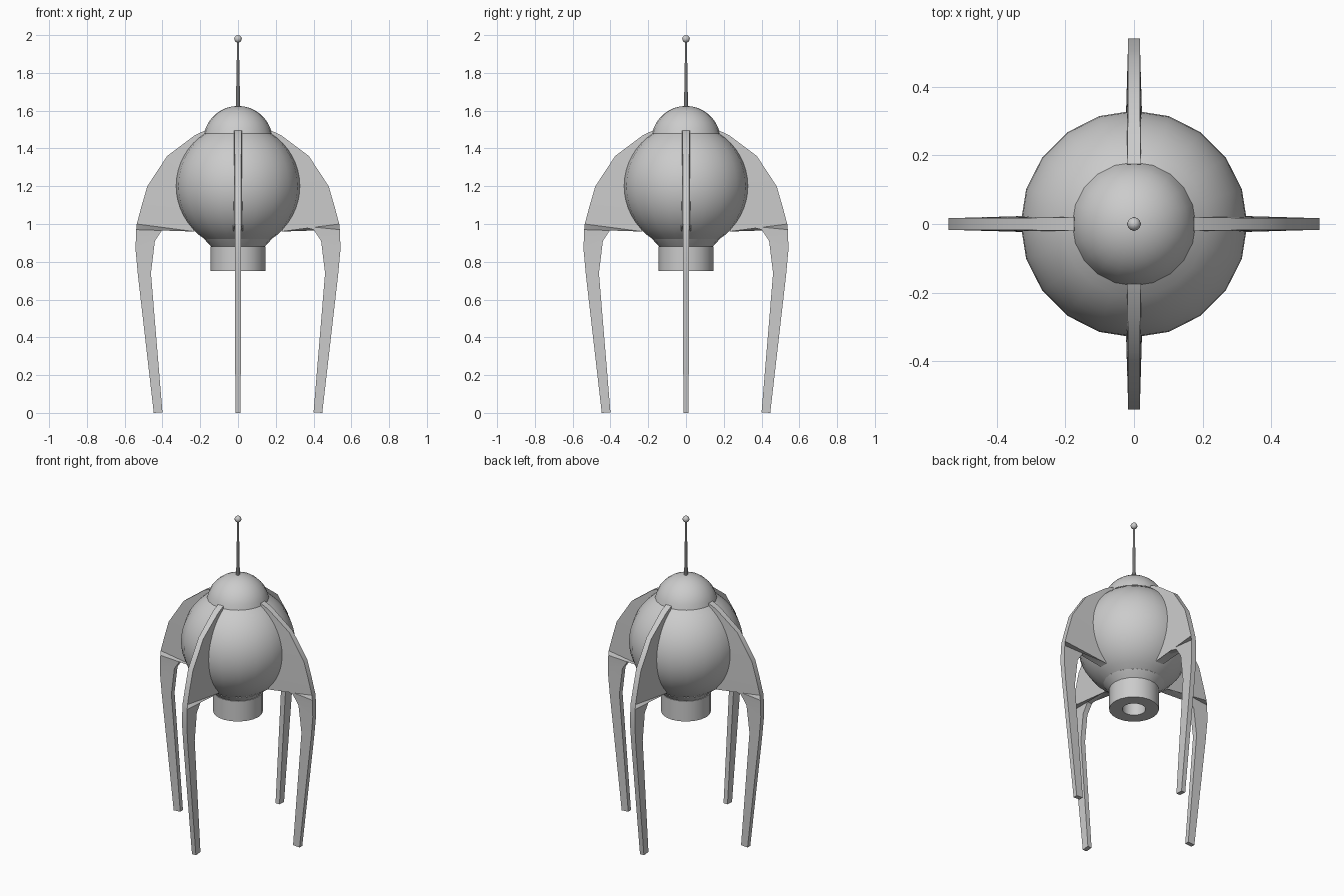
import bpy, bmesh
from math import sin, cos, pi, radians, atan2

if "Cube" in bpy.data.objects:
    bpy.data.objects.remove(bpy.data.objects["Cube"])


def finish(name, bm, smooth=True):
    bmesh.ops.recalc_face_normals(bm, faces=bm.faces[:])
    mesh = bpy.data.meshes.new(name)
    bm.to_mesh(mesh)
    bm.free()
    ob = bpy.data.objects.new(name, mesh)
    bpy.context.collection.objects.link(ob)
    if smooth:
        bpy.ops.object.select_all(action='DESELECT')
        ob.select_set(True)
        bpy.context.view_layer.objects.active = ob
        bpy.ops.object.shade_smooth_by_angle(angle=radians(32))
    return ob


def lathe(name, profile, segs=20):
    """Revolve (radius, z) points about z; radius 0 makes a pole."""
    bm = bmesh.new()
    rings = []
    for r, z in profile:
        if r < 1e-5:
            rings.append([bm.verts.new((0, 0, z))] * segs)
        else:
            rings.append([bm.verts.new((r * cos(2 * pi * i / segs), r * sin(2 * pi * i / segs), z))
                          for i in range(segs)])
    for a, b in zip(rings, rings[1:]):
        for i in range(segs):
            j = (i + 1) % segs
            quad = list(dict.fromkeys((a[i], a[j], b[j], b[i])))
            if len(quad) > 2:
                bm.faces.new(quad)
    return finish(name, bm)


def arc(radius, zc, a0, a1, n):
    """Profile points along a circle, angles measured from the equator."""
    return [(radius * cos(a0 + (a1 - a0) * i / n), zc + radius * sin(a0 + (a1 - a0) * i / n))
            for i in range(n + 1)]


# Round hull, open where the dome and nozzle join
cut = atan2(0.28, 0.178)
lathe("hull", arc(0.331, 1.2, -cut, cut, 16))

# Dome on top
lathe("dome", arc(0.184, 1.441, 0.21, pi / 2, 8))

# Tapered collar and hollow nozzle
lathe("nozzle_collar", [(0.178, 0.92), (0.165, 0.905), (0.14, 0.88)])
lathe("nozzle", [(0.10, 0.88), (0.145, 0.88), (0.145, 0.75), (0.068, 0.75), (0.068, 0.86), (0, 0.86)])

# Antenna rod and tip ball
lathe("antenna_rod", [(0.011, 1.61), (0.009, 1.75), (0.006, 1.9), (0.005, 1.97)], 10)
lathe("antenna_ball", arc(0.02, 1.98, -pi / 2, pi / 2, 8), 12)

# Legs: (outer x, z, half width, inner x, z, half width) down the length
LEG = [
    (0.175, 1.495, 0.020, 0.165, 1.455, 0.022),
    (0.228, 1.470, 0.019, 0.215, 1.420, 0.022),
    (0.375, 1.360, 0.017, 0.275, 1.330, 0.022),
    (0.480, 1.200, 0.017, 0.310, 1.200, 0.022),
    (0.512, 1.090, 0.017, 0.285, 1.060, 0.024),
    (0.536, 1.000, 0.017, 0.230, 0.960, 0.026),
    (0.539, 0.970, 0.017, 0.310, 0.993, 0.020),
    (0.541, 0.930, 0.017, 0.400, 0.970, 0.017),
    (0.542, 0.860, 0.017, 0.440, 0.910, 0.016),
    (0.530, 0.730, 0.016, 0.461, 0.740, 0.016),
    (0.446, 0.000, 0.014, 0.400, 0.003, 0.014),
]


def leg(name, angle):
    bm = bmesh.new()
    rows = []
    for ox, oz, ow, ix, iz, iw in LEG:
        rows.append([bm.verts.new(p) for p in
                     ((ox, -ow, oz), (ox, ow, oz), (ix, iw, iz), (ix, -iw, iz))])
    for a, b in zip(rows, rows[1:]):
        for i in range(4):
            bm.faces.new((a[i], a[(i + 1) % 4], b[(i + 1) % 4], b[i]))
    bm.faces.new(rows[0])
    bm.faces.new(rows[-1])
    ob = finish(name, bm)
    ob.rotation_euler.z = angle


for k, side in enumerate(("right", "back", "left", "front")):
    leg(side + "_leg", k * pi / 2)
